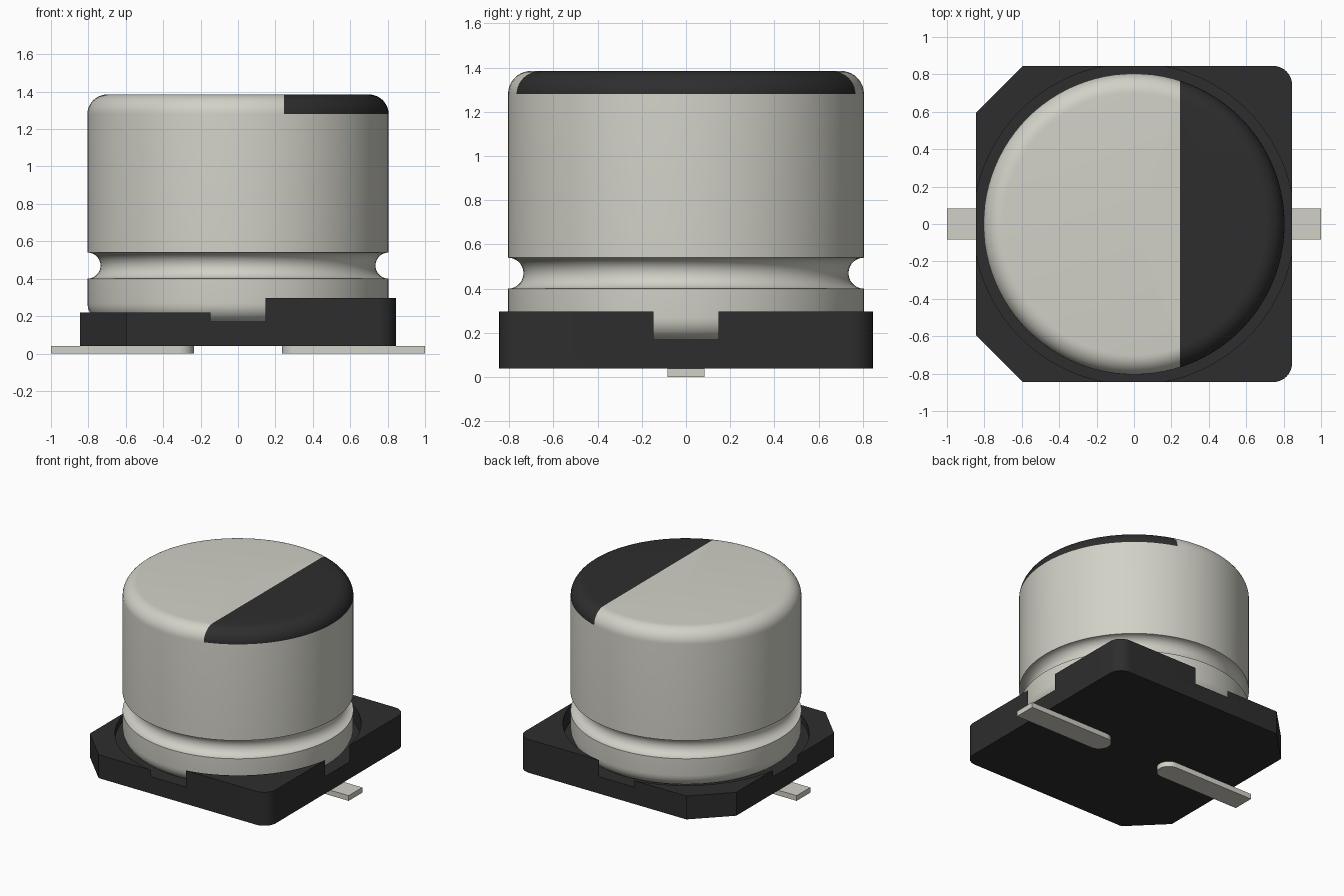
import bpy, bmesh, math
from mathutils import Vector

if "Cube" in bpy.data.objects:
    bpy.data.objects.remove(bpy.data.objects["Cube"], do_unlink=True)


def material(name, rgb):
    m = bpy.data.materials.new(name)
    m.use_nodes = True
    m.diffuse_color = (*rgb, 1)
    m.node_tree.nodes["Principled BSDF"].inputs["Base Color"].default_value = (*rgb, 1)
    return m


METAL = material("warm light grey metal", (0.645, 0.638, 0.572))
BLACK = material("black plastic", (0.027, 0.027, 0.027))


def finish(bm, name, mats):
    bmesh.ops.recalc_face_normals(bm, faces=bm.faces)
    me = bpy.data.meshes.new(name)
    bm.to_mesh(me)
    bm.free()
    for m in mats:
        me.materials.append(m)
    ob = bpy.data.objects.new(name, me)
    bpy.context.collection.objects.link(ob)
    return ob


def activate(ob):
    bpy.ops.object.select_all(action='DESELECT')
    ob.select_set(True)
    bpy.context.view_layer.objects.active = ob


def smooth(ob):
    activate(ob)
    bpy.ops.object.shade_smooth_by_angle(angle=math.radians(30))


def arc(cx, cy, r, a0, a1, n):
    angles = [math.radians(a0 + (a1 - a0) * i / n) for i in range(n + 1)]
    return [(cx + r * math.cos(a), cy + r * math.sin(a)) for a in angles]


def prism(name, outline, z0, z1, mat):
    bm = bmesh.new()
    face = bm.faces.new([bm.verts.new((x, y, z0)) for x, y in outline])
    ext = bmesh.ops.extrude_face_region(bm, geom=[face])
    top = [v for v in ext["geom"] if isinstance(v, bmesh.types.BMVert)]
    bmesh.ops.translate(bm, verts=top, vec=(0, 0, z1 - z0))
    return finish(bm, name, [mat])


def cut(ob, cutter):
    cutter.hide_render = True
    mod = ob.modifiers.new("cut", 'BOOLEAN')
    mod.operation = 'DIFFERENCE'
    mod.solver = 'EXACT'
    mod.object = cutter
    activate(ob)
    bpy.ops.object.modifier_apply(modifier=mod.name)
    bpy.data.objects.remove(cutter, do_unlink=True)


# Base: two chamfered corners on -x, two rounded ones on +x
H, CH, R = 0.845, 0.25, 0.1
outline = [(-H, H - CH), (-H, CH - H), (CH - H, -H)]
outline += arc(H - R, R - H, R, -90, 0, 8) + arc(H - R, H - R, R, 0, 90, 8)
outline += [(CH - H, H)]
base = prism("base", outline, 0.04, 0.297, BLACK)

# Lower half of the rim, then the round seat that breaks through the four sides
cut(base, prism("rim_cutter", [(-1, -1), (0, -1), (0, 1), (-1, 1)], 0.22, 0.5, BLACK))
cut(base, prism("seat_cutter", arc(0, 0, 0.858, 0, 360, 128)[:-1], 0.17, 0.5, BLACK))
smooth(base)

# Can: turned profile with rounded rims and a half-round groove
RC, Z0, Z1, F, G = 0.805, 0.165, 1.385, 0.105, 0.07
profile = [(0, Z0)] + arc(RC - F, Z0 + F, F, -90, 0, 8)
profile += arc(RC, 0.47, G, 270, 90, 14)
profile += arc(RC - F, Z1 - F, F, 0, 90, 10) + [(0, Z1)]
bm = bmesh.new()
verts = [bm.verts.new((r, 0, z)) for r, z in profile]
edges = [bm.edges.new(pair) for pair in zip(verts, verts[1:])]
bmesh.ops.spin(bm, geom=verts + edges, cent=(0, 0, 0), axis=(0, 0, 1),
               angle=math.tau, steps=96, use_duplicate=False)
bmesh.ops.remove_doubles(bm, verts=bm.verts, dist=0.0005)

# Polarity mark: split the top along a straight line and colour one side
MARK = 0.245
top = [f for f in bm.faces if f.calc_center_median().z > Z1 - F]
geom = top + list({e for f in top for e in f.edges}) + list({v for f in top for v in f.verts})
bmesh.ops.bisect_plane(bm, geom=geom, plane_co=Vector((MARK, 0, 0)),
                       plane_no=Vector((1, 0, 0)), dist=0.0001)
for f in bm.faces:
    c = f.calc_center_median()
    f.material_index = int(c.x > MARK and c.z > Z1 - F)
smooth(finish(bm, "can", [METAL, BLACK]))

# Flat leads with rounded inner ends
W = 0.083
for side, name in ((1, "left_lead"), (-1, "right_lead")):
    shape = [(1, -W), (1, W)] + arc(0.235 + W, 0, W, 90, 270, 14)
    smooth(prism(name, [(side * x, y) for x, y in shape], 0, 0.04, METAL))
